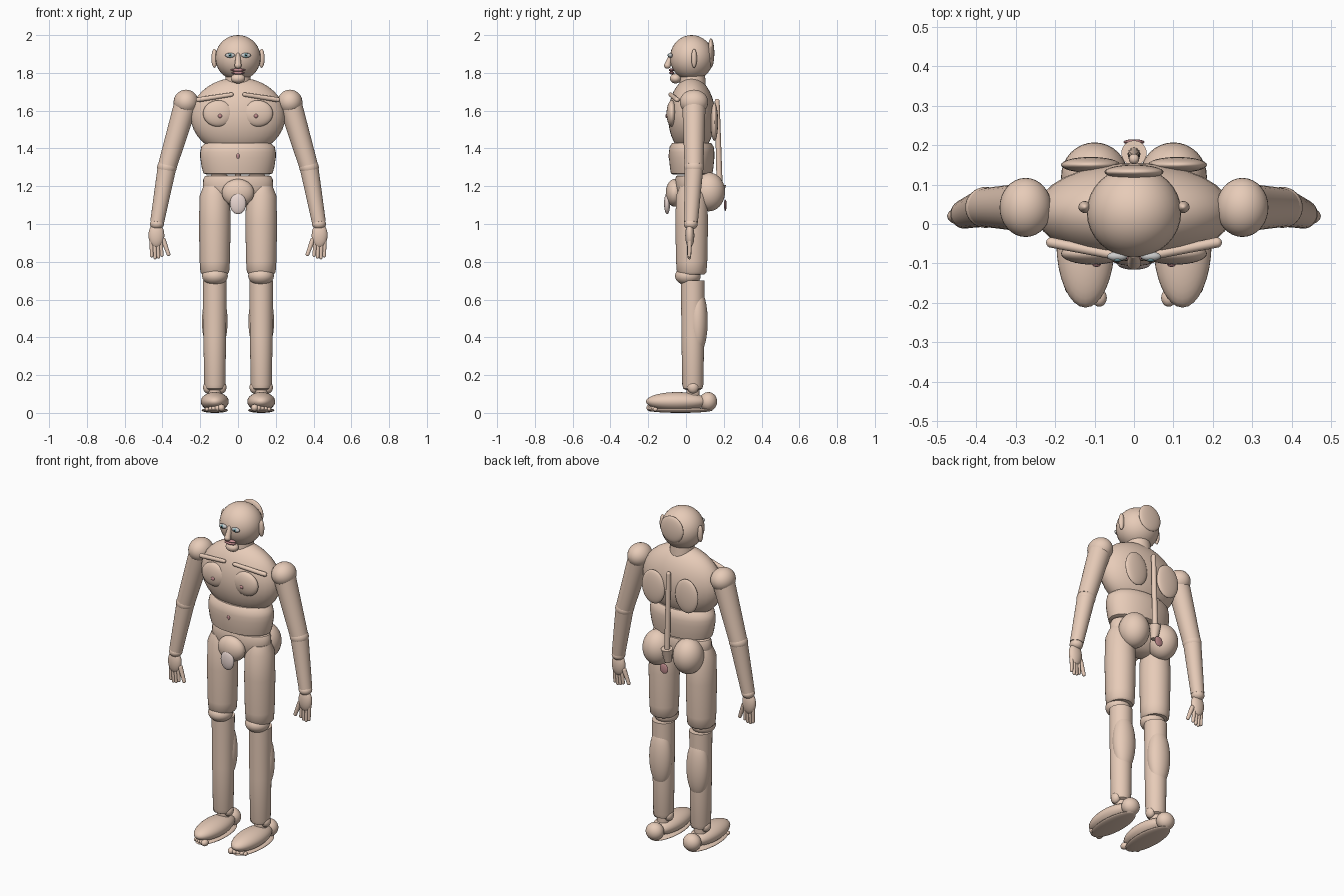
import bpy, math
from mathutils import Vector


def material(name, rgb):
    m = bpy.data.materials.new(name)
    m.diffuse_color = (*rgb, 1)
    return m


SKIN = material("skin", (0.80, 0.60, 0.48))
PALE = material("pale", (0.82, 0.68, 0.64))
RED = material("dark_rose", (0.55, 0.27, 0.28))
WHITE = material("eye_white", (0.95, 0.95, 0.95))
TEAL = material("iris_teal", (0.25, 0.50, 0.55))
BLACK = material("pupil_black", (0.03, 0.03, 0.03))


def finish(name, mat):
    ob = bpy.context.object
    ob.name = name
    ob.data.materials.append(mat)
    bpy.ops.object.shade_smooth_by_angle(angle=math.radians(40))
    return ob


def ball(name, c, r, mat=SKIN):
    bpy.ops.mesh.primitive_uv_sphere_add(segments=32, ring_count=18, radius=1, location=c)
    bpy.context.object.scale = r
    bpy.ops.object.transform_apply(location=False, rotation=False, scale=True)
    return finish(name, mat)


def rod(name, a, b, ra, rb, mat=SKIN, ends=False):
    a, b = Vector(a), Vector(b)
    d = b - a
    bpy.ops.mesh.primitive_cone_add(vertices=32, radius1=ra, radius2=rb, depth=d.length,
                                    location=(a + b) / 2)
    bpy.context.object.rotation_euler = d.to_track_quat('Z', 'Y').to_euler()
    finish(name, mat)
    if ends:
        ball(name + "_start", a, (ra,) * 3, mat)
        ball(name + "_end", b, (rb,) * 3, mat)


def lathe(name, c, profile, depth, mat=SKIN):
    """Closed turned shape, flattened in y by the depth factor."""
    n = 40
    verts = [(r * math.cos(2 * math.pi * i / n), depth * r * math.sin(2 * math.pi * i / n), z)
             for r, z in profile for i in range(n)]
    faces = [(k * n + i, k * n + (i + 1) % n, (k + 1) * n + (i + 1) % n, (k + 1) * n + i)
             for k in range(len(profile) - 1) for i in range(n)]
    faces += [tuple(reversed(range(n))), tuple(range(len(verts) - n, len(verts)))]
    me = bpy.data.meshes.new(name)
    me.from_pydata(verts, [], faces)
    ob = bpy.data.objects.new(name, me)
    ob.location = c
    bpy.context.collection.objects.link(ob)
    bpy.ops.object.select_all(action='DESELECT')
    ob.select_set(True)
    bpy.context.view_layer.objects.active = ob
    finish(name, mat)


# Head and face
ball("head", (0, 0.03, 1.88), (0.12, 0.115, 0.12))
ball("head_back", (0, 0.132, 1.905), (0.075, 0.018, 0.078))
rod("nose", (0, -0.078, 1.895), (0, -0.098, 1.84), 0.011, 0.018, ends=True)
ball("upper_lip", (0, -0.077, 1.815), (0.04, 0.014, 0.008), RED)
ball("lower_lip", (0, -0.075, 1.80), (0.035, 0.014, 0.008), RED)
ball("chin", (0, -0.055, 1.77), (0.038, 0.03, 0.026))
rod("neck", (0, 0.035, 1.66), (0, 0.035, 1.80), 0.075, 0.065)

# Torso
ball("chest", (0, 0.03, 1.57), (0.25, 0.125, 0.205))
lathe("abdomen", (0, 0.03, 0), [(0.165, 1.262), (0.183, 1.268), (0.192, 1.30), (0.2, 1.35),
                                (0.2, 1.38), (0.194, 1.41), (0.17, 1.43)], 0.6)
lathe("pelvis", (0, 0.035, 0), [(0.06, 1.09), (0.12, 1.11), (0.17, 1.15), (0.185, 1.20),
                                (0.184, 1.235), (0.175, 1.253), (0.16, 1.258)], 0.5)
ball("navel", (0, -0.088, 1.36), (0.009, 0.006, 0.014), RED)
ball("front_mound", (0, -0.06, 1.165), (0.085, 0.047, 0.073))
ball("front_pad", (0, -0.1, 1.108), (0.043, 0.016, 0.056), PALE)

# Spine and lower back
rod("spine", (0, 0.165, 1.65), (0, 0.178, 1.20), 0.013, 0.016, ends=True)
rod("sacrum", (0, 0.17, 1.13), (0, 0.18, 1.21), 0.02, 0.032)
ball("back_pad", (0, 0.208, 1.10), (0.027, 0.007, 0.03), RED)

# Mirrored parts
for s, side in ((-1, "right_"), (1, "left_")):
    # Eye and ear
    ball(side + "eye", (s * 0.042, -0.082, 1.893), (0.026, 0.012, 0.013), WHITE)
    ball(side + "iris", (s * 0.042, -0.090, 1.893), (0.011, 0.006, 0.011), TEAL)
    ball(side + "pupil", (s * 0.042, -0.095, 1.893), (0.005, 0.003, 0.005), BLACK)
    ball(side + "ear", (s * 0.125, 0.043, 1.877), (0.016, 0.015, 0.05))

    # Chest and back details
    ball(side + "pectoral", (s * 0.105, -0.075, 1.585), (0.08, 0.028, 0.07))
    ball(side + "nipple", (s * 0.095, -0.102, 1.572), (0.011, 0.007, 0.011), RED)
    rod(side + "collarbone", (s * 0.035, -0.082, 1.685), (s * 0.21, -0.047, 1.658),
        0.011, 0.013, ends=True)
    ball(side + "shoulder_blade", (s * 0.11, 0.15, 1.54), (0.075, 0.02, 0.1))
    ball(side + "buttock", (s * 0.1, 0.12, 1.17), (0.085, 0.087, 0.103))

    # Arm
    ball(side + "shoulder", (s * 0.275, 0.042, 1.645), (0.066, 0.075, 0.066))
    rod(side + "upper_arm", (s * 0.275, 0.042, 1.64), (s * 0.373, 0.042, 1.31), 0.062, 0.05)
    ball(side + "elbow", (s * 0.376, 0.042, 1.30), (0.052, 0.052, 0.045))
    rod(side + "forearm", (s * 0.378, 0.042, 1.29), (s * 0.428, 0.026, 1.01), 0.049, 0.037)
    ball(side + "wrist", (s * 0.429, 0.025, 1.0), (0.037, 0.037, 0.03))

    # Hand with four fingers and a thumb
    ball(side + "palm", (s * 0.432, 0.02, 0.94), (0.042, 0.024, 0.066))
    for i, tip in enumerate((0.835, 0.825, 0.822, 0.832)):
        rod(f"{side}finger_{i + 1}", (s * (0.41 + 0.016 * i), 0.02, 0.91),
            (s * (0.403 + 0.018 * i), 0.018, tip), 0.011, 0.009, ends=True)
    rod(side + "thumb", (s * 0.395, 0.02, 0.915), (s * 0.368, 0.016, 0.84), 0.013, 0.010, ends=True)

    # Leg
    lathe(side + "thigh", (s * 0.123, 0.03, 0),
          [(0.066, 0.733), (0.076, 0.745), (0.08, 0.80), (0.084, 1.0), (0.08, 1.15), (0.06, 1.2)], 1.03)
    ball(side + "knee", (s * 0.122, 0.01, 0.725), (0.068, 0.068, 0.05))
    lathe(side + "shin", (s * 0.123, 0.036, 0),
          [(0.035, 0.12), (0.05, 0.128), (0.056, 0.15), (0.06, 0.40), (0.063, 0.70)], 1.0)
    ball(side + "calf", (s * 0.123, 0.062, 0.485), (0.068, 0.053, 0.175))

    # Foot
    rod(side + "ankle", (s * 0.123, 0.037, 0.07), (s * 0.123, 0.037, 0.14), 0.035, 0.035)
    for dx in (-0.037, 0.037):
        ball(side + "ankle_bone", (s * 0.123 + dx, 0.037, 0.135), (0.025, 0.03, 0.032))
    ball(side + "heel", (s * 0.123, 0.118, 0.06), (0.052, 0.047, 0.05))
    ball(side + "foot", (s * 0.123, -0.047, 0.06), (0.074, 0.165, 0.05))
    ball(side + "sole", (s * 0.123, -0.03, 0.014), (0.07, 0.17, 0.014))
    for i in range(5):
        r = 0.019 - 0.002 * i
        ball(f"{side}toe_{i + 1}", (s * (0.088 + 0.019 * i), -0.187 + 0.006 * i, r + 0.008), (r, r * 1.2, r))
